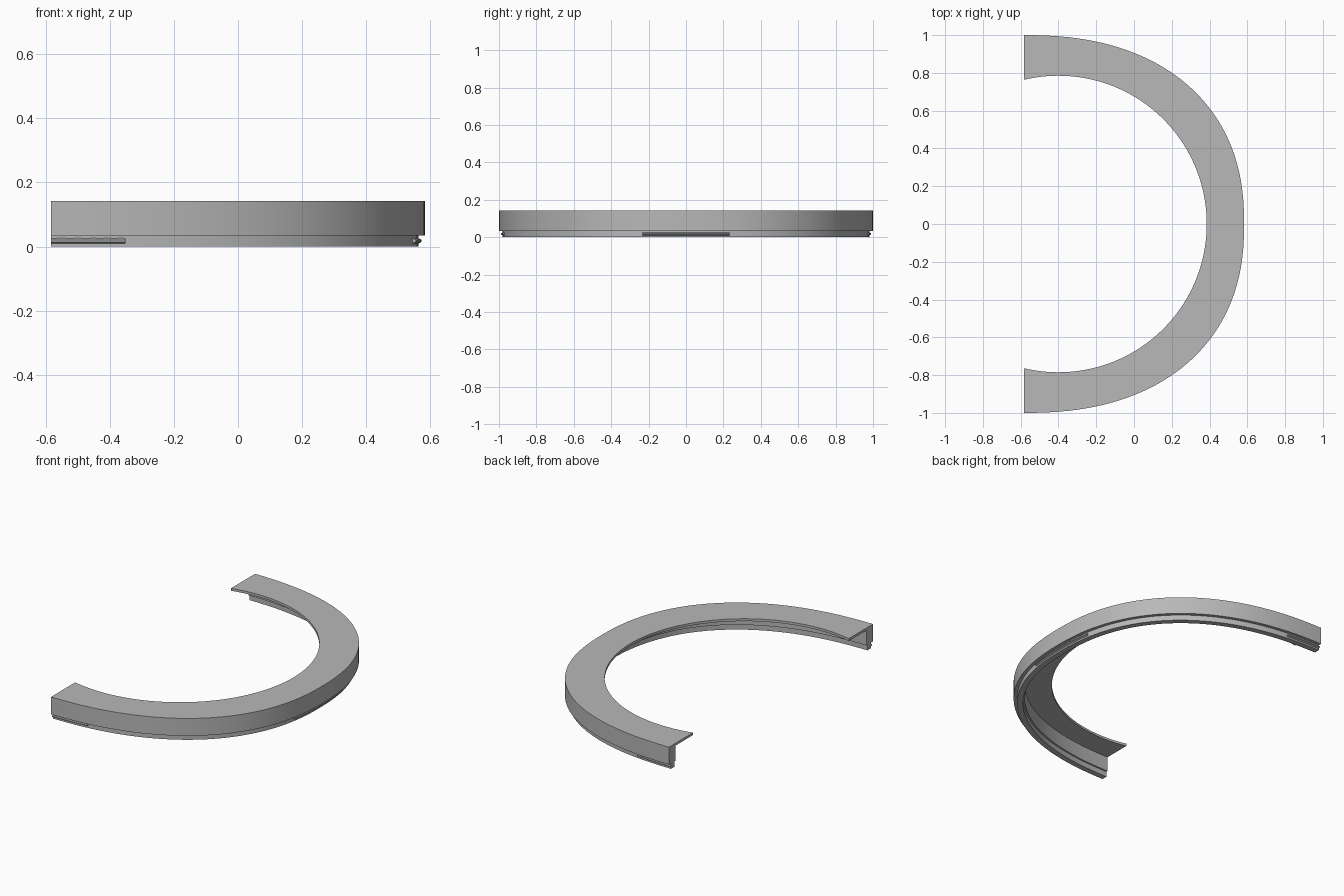
import bpy
import math

if "Cube" in bpy.data.objects:
    bpy.data.objects.remove(bpy.data.objects["Cube"], do_unlink=True)

END_X = -0.583            # flat plane where the half ring is cut
LENGTH, HALF = 1.166, 1.0  # reach of the outer curve from that plane
POWER = 2.3               # roundness of the outer curve
STEPS = 96
TOP, UNDER, STEP = 0.142, 0.127, 0.034

grey = bpy.data.materials.new("plain_grey")
grey.use_nodes = True
colour = (0.48, 0.48, 0.48, 1)
grey.diffuse_color = colour
grey.node_tree.nodes["Principled BSDF"].inputs["Base Color"].default_value = colour


def outer(t, depth):
    """Point on the outer curve, moved inwards by depth."""
    c, s = max(math.cos(t), 0), abs(math.sin(t))
    if c < 1e-6:
        c = 0
    u, v = c ** (2 / POWER), s ** (2 / POWER)
    nx, ny = u ** (POWER - 1) / LENGTH, v ** (POWER - 1) / HALF
    size = math.hypot(nx, ny)
    x = END_X + LENGTH * u - depth * nx / size
    y = HALF * v - depth * ny / size
    return x, math.copysign(y, t)


def inner(t):
    """Point on the round inner edge."""
    radius, centre = 0.785, -0.4
    reach = math.acos((END_X - centre) / radius)
    a = t / (math.pi / 2) * reach
    return centre + radius * math.cos(a), radius * math.sin(a)


def sweep(name, section, start, end, steps):
    """Carry a closed section along the curve and cap both ends."""
    verts, faces = [], []
    n = len(section)
    for i in range(steps + 1):
        t = start + (end - start) * i / steps
        for depth, z in section:
            x, y = inner(t) if depth is None else outer(t, depth)
            verts.append((x, y, z))
    for i in range(steps):
        for j in range(n):
            k = (j + 1) % n
            a, b = i * n, (i + 1) * n
            faces.append((a + j, a + k, b + k, b + j))
    faces.append(tuple(reversed(range(n))))
    faces.append(tuple(steps * n + j for j in range(n)))
    mesh = bpy.data.meshes.new(name)
    mesh.from_pydata(verts, [], faces)
    mesh.materials.append(grey)
    obj = bpy.data.objects.new(name, mesh)
    bpy.context.collection.objects.link(obj)
    bpy.ops.object.select_all(action="DESELECT")
    obj.select_set(True)
    bpy.context.view_layer.objects.active = obj
    # Consistent outward faces
    bpy.ops.object.mode_set(mode="EDIT")
    bpy.ops.mesh.select_all(action="SELECT")
    bpy.ops.mesh.normals_make_consistent(inside=False)
    bpy.ops.object.mode_set(mode="OBJECT")
    bpy.ops.object.shade_smooth_by_angle(angle=math.radians(25))
    return obj


# Half ring: flat top flange, outer wall and narrower lower lip
ring_section = [
    (0, TOP), (0, STEP), (0.02, STEP), (0.02, 0), (0.055, 0),
    (0.055, STEP), (0.065, STEP), (0.065, UNDER), (None, UNDER), (None, TOP),
]
quarter = math.pi / 2
sweep("half_ring", ring_section, -quarter, quarter, STEPS)

# Snap ridges on the lower lip: one in the middle, one at each end
ridge = [(0.024, 0.028), (0.01, 0.021), (0.01, 0.015), (0.024, 0.008)]
middle = math.asin((0.235 / HALF) ** (POWER / 2))
near_end = math.acos((0.233 / LENGTH) ** (POWER / 2))
sweep("middle_snap_ridge", ridge, -middle, middle, 16)
sweep("front_snap_ridge", ridge, -quarter, -near_end, 12)
sweep("back_snap_ridge", ridge, near_end, quarter, 12)
